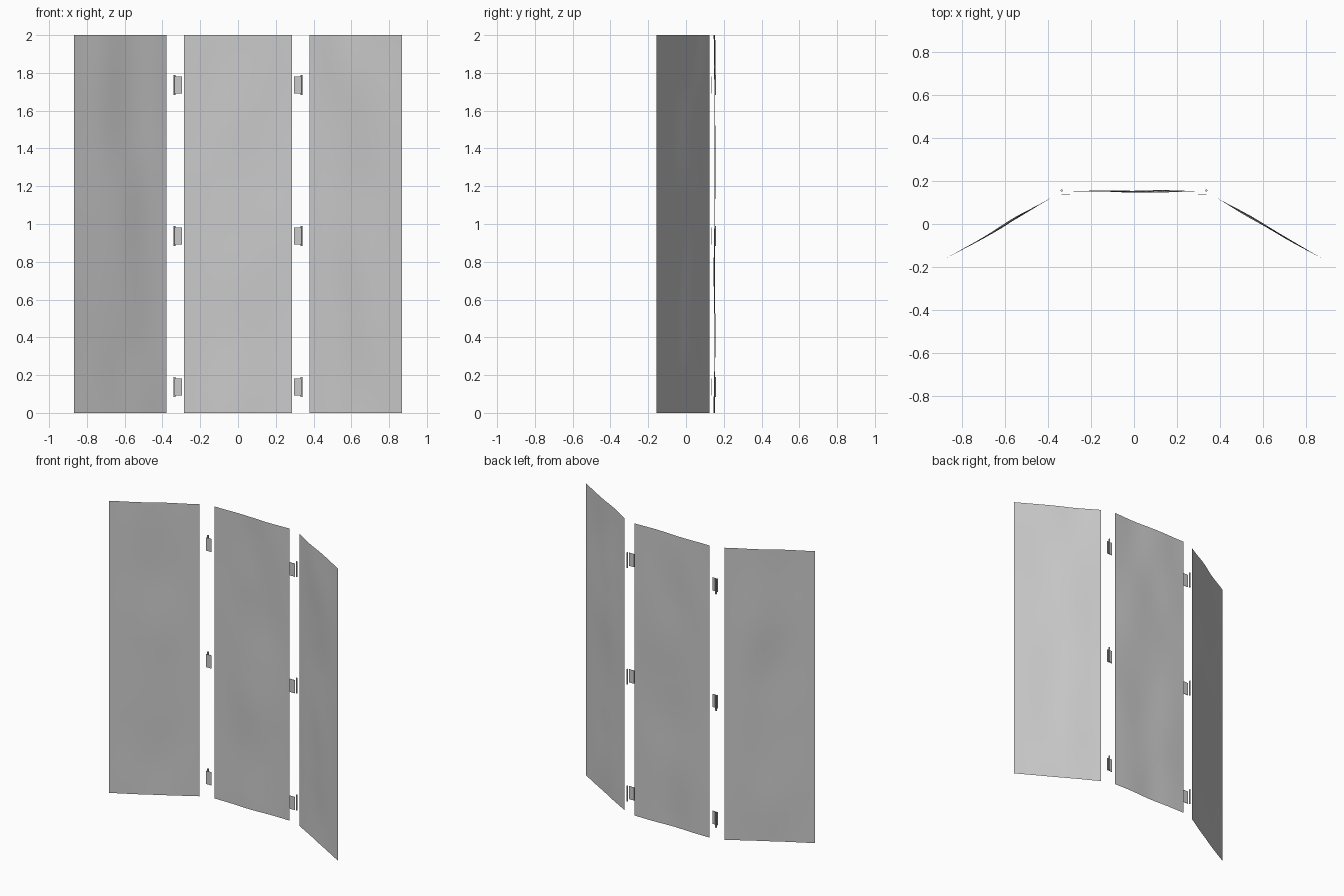
import bpy, bmesh, math
from mathutils import Vector, noise

cube = bpy.data.objects.get("Cube")
if cube:
    bpy.data.objects.remove(cube, do_unlink=True)


def make_material(name, value):
    mat = bpy.data.materials.new(name)
    mat.use_nodes = True
    colour = (value, value, value, 1)
    mat.diffuse_color = colour
    mat.node_tree.nodes["Principled BSDF"].inputs["Base Color"].default_value = colour
    return mat


grey = make_material("light grey", 0.6)
HEIGHT = 2.0


def finish(name, bm):
    mesh = bpy.data.meshes.new(name)
    bm.to_mesh(mesh)
    bm.free()
    mesh.materials.append(grey)
    obj = bpy.data.objects.new(name, mesh)
    bpy.context.collection.objects.link(obj)
    bpy.ops.object.select_all(action="DESELECT")
    obj.select_set(True)
    bpy.context.view_layer.objects.active = obj
    bpy.ops.object.shade_smooth_by_angle()
    return obj


def cloth_panel(name, start, end, seed, cols=12, rows=40):
    """Upright thin sheet with soft ripples that fade out at its side edges."""
    a, b = Vector((*start, 0)), Vector((*end, 0))
    along = (b - a).normalized()
    normal = Vector((along.y, -along.x, 0))
    bm = bmesh.new()
    grid = []
    for r in range(rows + 1):
        z = HEIGHT * r / rows
        row = []
        for c in range(cols + 1):
            t = c / cols
            ripple = noise.noise(Vector((t * 2, z * 2, seed)))
            depth = 0.012 * ripple * math.sin(math.pi * t)
            row.append(bm.verts.new(a.lerp(b, t) + normal * depth + Vector((0, 0, z))))
        grid.append(row)
    for low, high in zip(grid, grid[1:]):
        for c in range(cols):
            bm.faces.new((low[c], low[c + 1], high[c + 1], high[c]))
    return finish(name, bm)


# Fabric panels
cloth_panel("centre_panel", (-0.285, 0.152), (0.285, 0.152), 1.3)
cloth_panel("right_panel", (-0.868, -0.157), (-0.378, 0.125), 4.7)
cloth_panel("left_panel", (0.378, 0.125), (0.868, -0.157), 8.2)


# Hinges: a flat leaf and a slim upright pin
def hinge(name, side, z):
    bm = bmesh.new()
    leaf = bmesh.ops.create_cube(bm, size=1)["verts"]
    bmesh.ops.scale(bm, vec=(0.04, 0.002, 0.09), verts=leaf)
    bmesh.ops.translate(bm, vec=(side * 0.317, 0.136, z), verts=leaf)
    pin = bmesh.ops.create_cone(bm, cap_ends=True, segments=12, radius1=0.005,
                                radius2=0.005, depth=0.105)["verts"]
    bmesh.ops.translate(bm, vec=(side * 0.336, 0.155, z), verts=pin)
    finish(name, bm)


for side, label in ((-1, "right"), (1, "left")):
    for z, level in ((0.137, "lower"), (0.937, "middle"), (1.735, "upper")):
        hinge(f"{label}_{level}_hinge", side, z)
